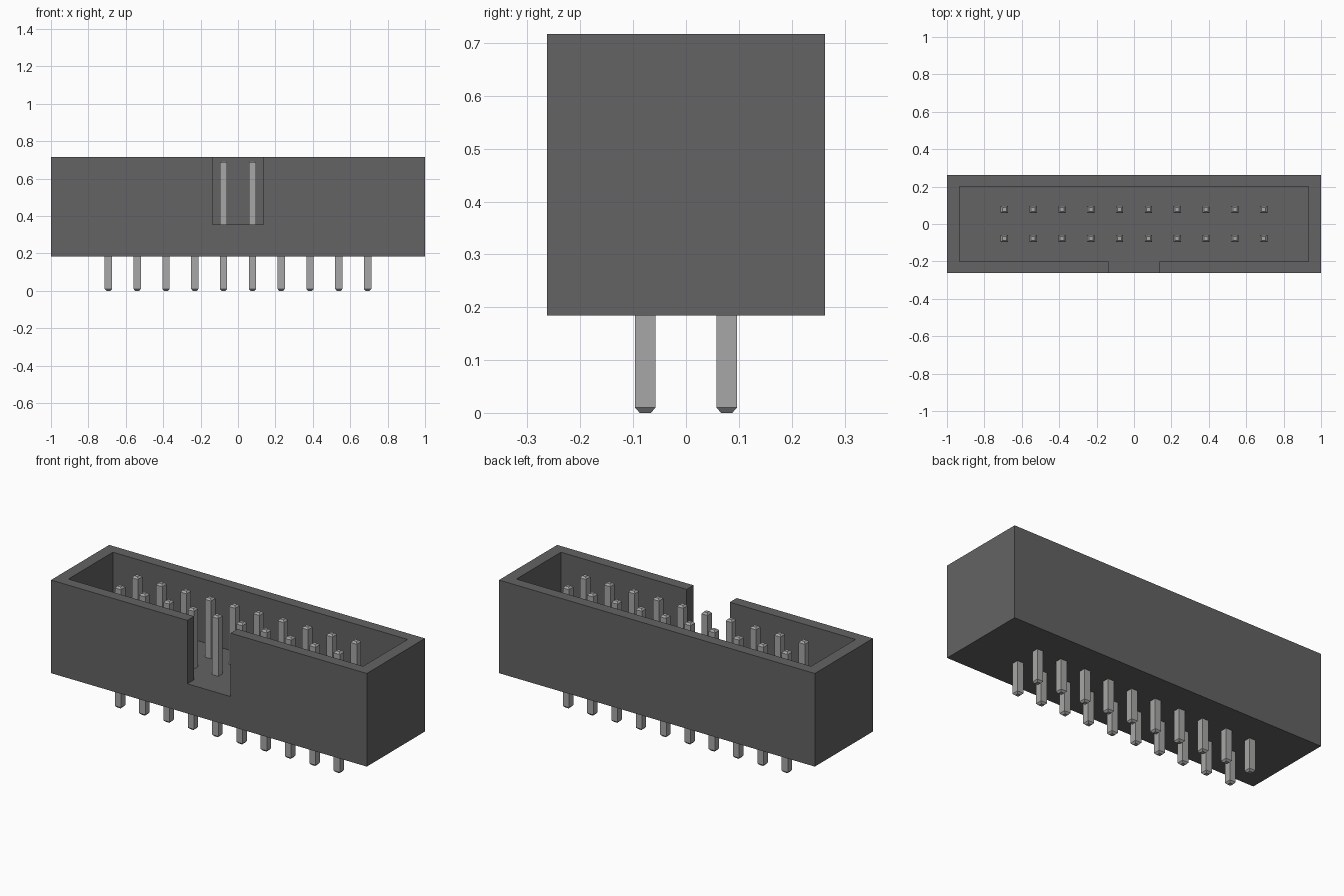
import bpy, bmesh

cube = bpy.data.objects.get("Cube")
if cube:
    bpy.data.objects.remove(cube, do_unlink=True)


def make_material(name, color):
    mat = bpy.data.materials.new(name)
    mat.use_nodes = True
    mat.diffuse_color = color
    mat.node_tree.nodes["Principled BSDF"].inputs["Base Color"].default_value = color
    return mat


def add_object(name, bm, mat):
    bmesh.ops.recalc_face_normals(bm, faces=bm.faces)
    mesh = bpy.data.meshes.new(name)
    bm.to_mesh(mesh)
    bm.free()
    mesh.materials.append(mat)
    obj = bpy.data.objects.new(name, mesh)
    bpy.context.collection.objects.link(obj)
    return obj


def prism(outline, z0, z1):
    """Extrude an xy outline from z0 up to z1."""
    bm = bmesh.new()
    face = bm.faces.new([bm.verts.new((x, y, z0)) for x, y in outline])
    ext = bmesh.ops.extrude_face_region(bm, geom=[face])["geom"]
    top = [v for v in ext if isinstance(v, bmesh.types.BMVert)]
    bmesh.ops.translate(bm, verts=top, vec=(0, 0, z1 - z0))
    return bm


def rectangle(hx, hy):
    return [(-hx, -hy), (hx, -hy), (hx, hy), (-hx, hy)]


plastic = make_material("dark grey plastic", (0.125, 0.125, 0.125, 1))
metal = make_material("light grey metal", (0.39, 0.39, 0.385, 1))

BASE, FLOOR, RIM = 0.184, 0.354, 0.717
HALF_DEPTH = 0.263
PITCH, PIN_HALF, PIN_TOP = 0.154, 0.0195, 0.695
TIP_HALF, TIP_HEIGHT = 0.0105, 0.01

# Housing: a block with a cavity and a key slot through the front wall
housing = add_object("housing", prism(rectangle(1, HALF_DEPTH), BASE, RIM), plastic)
cx, cy, slot = 0.933, 0.201, 0.137
cavity = [(-slot, -0.4), (slot, -0.4), (slot, -cy), (cx, -cy),
          (cx, cy), (-cx, cy), (-cx, -cy), (-slot, -cy)]
cutter = add_object("cavity_cutter", prism(cavity, FLOOR, 1.0), plastic)
cutter.hide_render = True

mod = housing.modifiers.new("cavity", "BOOLEAN")
mod.operation = "DIFFERENCE"
mod.solver = "EXACT"
mod.object = cutter
bpy.context.view_layer.objects.active = housing
bpy.ops.object.modifier_apply(modifier=mod.name)
bpy.data.objects.remove(cutter, do_unlink=True)


# Pin: square bar with a tapered tip at each end
def pin_mesh():
    bm = bmesh.new()
    levels = [(0, TIP_HALF), (TIP_HEIGHT, PIN_HALF),
              (PIN_TOP - TIP_HEIGHT, PIN_HALF), (PIN_TOP, TIP_HALF)]
    rings = [[bm.verts.new((x, y, z)) for x, y in rectangle(h, h)] for z, h in levels]
    for low, high in zip(rings, rings[1:]):
        for i in range(4):
            j = (i + 1) % 4
            bm.faces.new((low[i], low[j], high[j], high[i]))
    bm.faces.new(rings[0])
    bm.faces.new(rings[-1])
    return bm


# Two rows of ten pins sharing one mesh
first_pin = add_object("pin_front_1", pin_mesh(), metal)
for row, y in (("front", -PITCH / 2), ("back", PITCH / 2)):
    for i in range(10):
        if row == "front" and i == 0:
            pin = first_pin
        else:
            pin = bpy.data.objects.new(f"pin_{row}_{i + 1}", first_pin.data)
            bpy.context.collection.objects.link(pin)
        pin.location = ((i - 4.5) * PITCH, y, 0)
